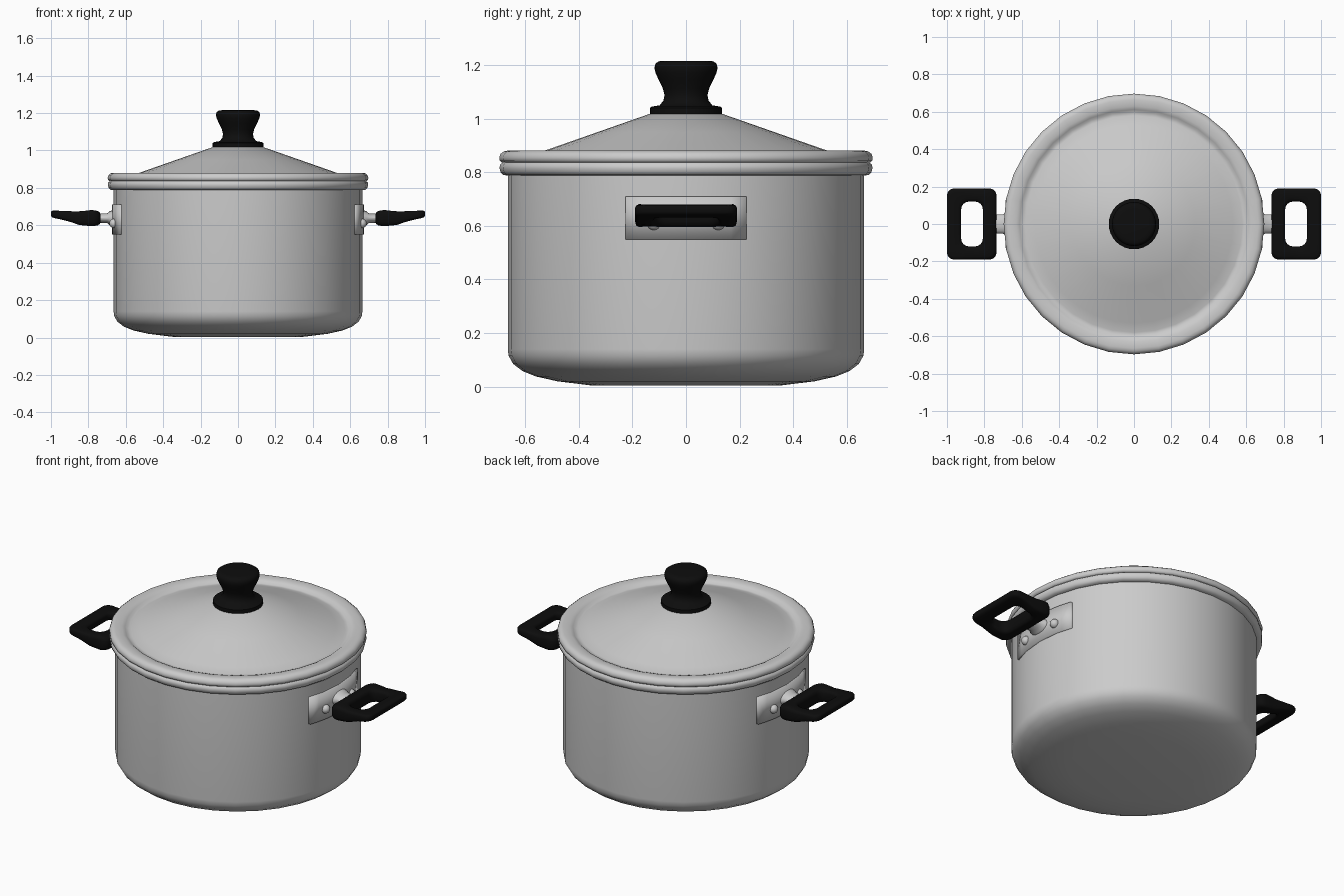
import bpy, bmesh, math
from mathutils import Matrix

if "Cube" in bpy.data.objects:
    bpy.data.objects.remove(bpy.data.objects["Cube"])


def material(name, v):
    m = bpy.data.materials.new(name)
    m.diffuse_color = (v, v, v, 1)
    m.use_nodes = True
    m.node_tree.nodes["Principled BSDF"].inputs["Base Color"].default_value = m.diffuse_color
    return m


STEEL = material("brushed steel", 0.6)
BLACK = material("black plastic", 0.004)


def finish(name, bm, mat, angle=40, mirror=False):
    bmesh.ops.recalc_face_normals(bm, faces=bm.faces[:])
    me = bpy.data.meshes.new(name)
    bm.to_mesh(me)
    bm.free()
    me.materials.append(mat)
    ob = bpy.data.objects.new(name, me)
    bpy.context.collection.objects.link(ob)
    bpy.ops.object.select_all(action='DESELECT')
    bpy.context.view_layer.objects.active = ob
    ob.select_set(True)
    bpy.ops.object.shade_smooth_by_angle(angle=math.radians(angle))
    if mirror:
        ob.modifiers.new("other_side", 'MIRROR')
    return ob


def skin(bm, rings, close=False):
    """Bridge a list of closed vertex rings."""
    n = len(rings[0])
    pairs = list(zip(rings, rings[1:])) + ([(rings[-1], rings[0])] if close else [])
    for a, b in pairs:
        for i in range(n):
            j = (i + 1) % n
            bm.faces.new((a[i], a[j], b[j], b[i]))


def lathe(name, profile, mat, angle=40, seg=32):
    bm = bmesh.new()
    rings = [[bm.verts.new((r * math.cos(2 * math.pi * i / seg),
                            r * math.sin(2 * math.pi * i / seg), z))
              for i in range(seg)] for r, z in profile]
    skin(bm, rings)
    bm.faces.new(rings[0])
    bm.faces.new(rings[-1])
    return finish(name, bm, mat, angle)


# Pot body with rolled rim and inner wall
lathe("pot_body", [(0.35, 0.004), (0.48, 0.02), (0.56, 0.038), (0.61, 0.058),
                   (0.645, 0.085), (0.662, 0.115), (0.665, 0.14), (0.665, 0.788),
                   (0.682, 0.79), (0.692, 0.8), (0.696, 0.815), (0.694, 0.828),
                   (0.685, 0.836), (0.645, 0.836), (0.645, 0.13), (0.55, 0.05)], STEEL)

# Lid with rolled edge, groove and cone
lathe("lid", [(0.64, 0.834), (0.686, 0.836), (0.695, 0.843), (0.697, 0.855),
              (0.692, 0.869), (0.68, 0.878), (0.665, 0.881), (0.63, 0.879),
              (0.612, 0.872), (0.6, 0.862), (0.58, 0.863), (0.53, 0.88),
              (0.33, 0.95), (0.13, 1.02)], STEEL, 50)

# Knob
lathe("lid_knob", [(0.135, 1.018), (0.135, 1.04), (0.128, 1.045), (0.098, 1.05),
                   (0.084, 1.068), (0.08, 1.088), (0.086, 1.112), (0.102, 1.145),
                   (0.114, 1.172), (0.118, 1.19), (0.114, 1.206), (0.102, 1.214),
                   (0.08, 1.216)], BLACK, 50)

# Curved mounting plate
bm = bmesh.new()
cols = []
for i in range(9):
    y = -0.225 + 0.45 * i / 8
    cols.append([bm.verts.new((math.sqrt(r * r - y * y), y, z))
                 for r, z in ((0.674, 0.55), (0.674, 0.71), (0.645, 0.71), (0.645, 0.55))])
skin(bm, cols)
bm.faces.new(cols[0])
bm.faces.new(cols[-1])
finish("mounting_plate", bm, STEEL, 180, True)

# Rivets
bm = bmesh.new()
for y in (-0.12, 0.12):
    bmesh.ops.create_uvsphere(bm, u_segments=12, v_segments=8, radius=0.026,
                              matrix=Matrix.Translation((0.662, y, 0.61)))
finish("rivets", bm, STEEL, 60, True)

# Flared stem joining plate and grip
bm = bmesh.new()
rings = []
for x, w, h in ((0.66, 0.07, 0.045), (0.685, 0.062, 0.038), (0.7, 0.052, 0.026), (0.77, 0.05, 0.024)):
    rings.append([bm.verts.new((x, w * math.cos(math.pi * i / 8),
                                0.638 + h * math.sin(math.pi * i / 8))) for i in range(16)])
skin(bm, rings)
bm.faces.new(rings[0])
bm.faces.new(rings[-1])
finish("handle_stem", bm, STEEL, 40, True)


# Loop grip: rounded frame whose thickness tapers towards the tip
def rounded_rect(x0, x1, hy, r, steps=5, extra=4):
    pts = []
    for k, (cx, cy) in enumerate(((x1 - r, hy - r), (x0 + r, hy - r),
                                  (x0 + r, r - hy), (x1 - r, r - hy))):
        for s in range(steps):
            a = math.pi / 2 * (k + s / (steps - 1))
            pts.append((cx + r * math.cos(a), cy + r * math.sin(a)))
    out = []
    for i, p in enumerate(pts):
        out.append(p)
        if i % steps == steps - 1:
            q = pts[(i + 1) % len(pts)]
            for e in range(1, extra + 1):
                t = e / (extra + 1)
                out.append((p[0] + (q[0] - p[0]) * t, p[1] + (q[1] - p[1]) * t))
    return out


TABLE = ((0.735, 0.602, 0.674), (0.78, 0.595, 0.682), (0.85, 0.602, 0.674),
         (0.92, 0.627, 0.676), (1.0, 0.642, 0.68))


def z_range(x):
    for a, b in zip(TABLE, TABLE[1:]):
        if x <= b[0] + 1e-6:
            t = (x - a[0]) / (b[0] - a[0])
            return a[1] + (b[1] - a[1]) * t, a[2] + (b[2] - a[2]) * t
    return TABLE[-1][1:]


outer = rounded_rect(0.735, 1.0, 0.19, 0.038)
inner = rounded_rect(0.808, 0.924, 0.12, 0.042)
# Cross-section: (inner-to-outer, bottom-to-top)
section = ((0, 0.25), (0, 0.75), (0.06, 0.93), (0.2, 1), (0.8, 1), (0.94, 0.93),
           (1, 0.75), (1, 0.25), (0.94, 0.07), (0.8, 0), (0.2, 0), (0.06, 0.07))
bm = bmesh.new()
rings = []
for t, f in section:
    ring = []
    for (ax, ay), (bx, by) in zip(inner, outer):
        x, y = ax + (bx - ax) * t, ay + (by - ay) * t
        lo, hi = z_range(x)
        ring.append(bm.verts.new((x, y, lo + (hi - lo) * f)))
    rings.append(ring)
skin(bm, rings, True)
finish("handle_grip", bm, BLACK, 60, True)
